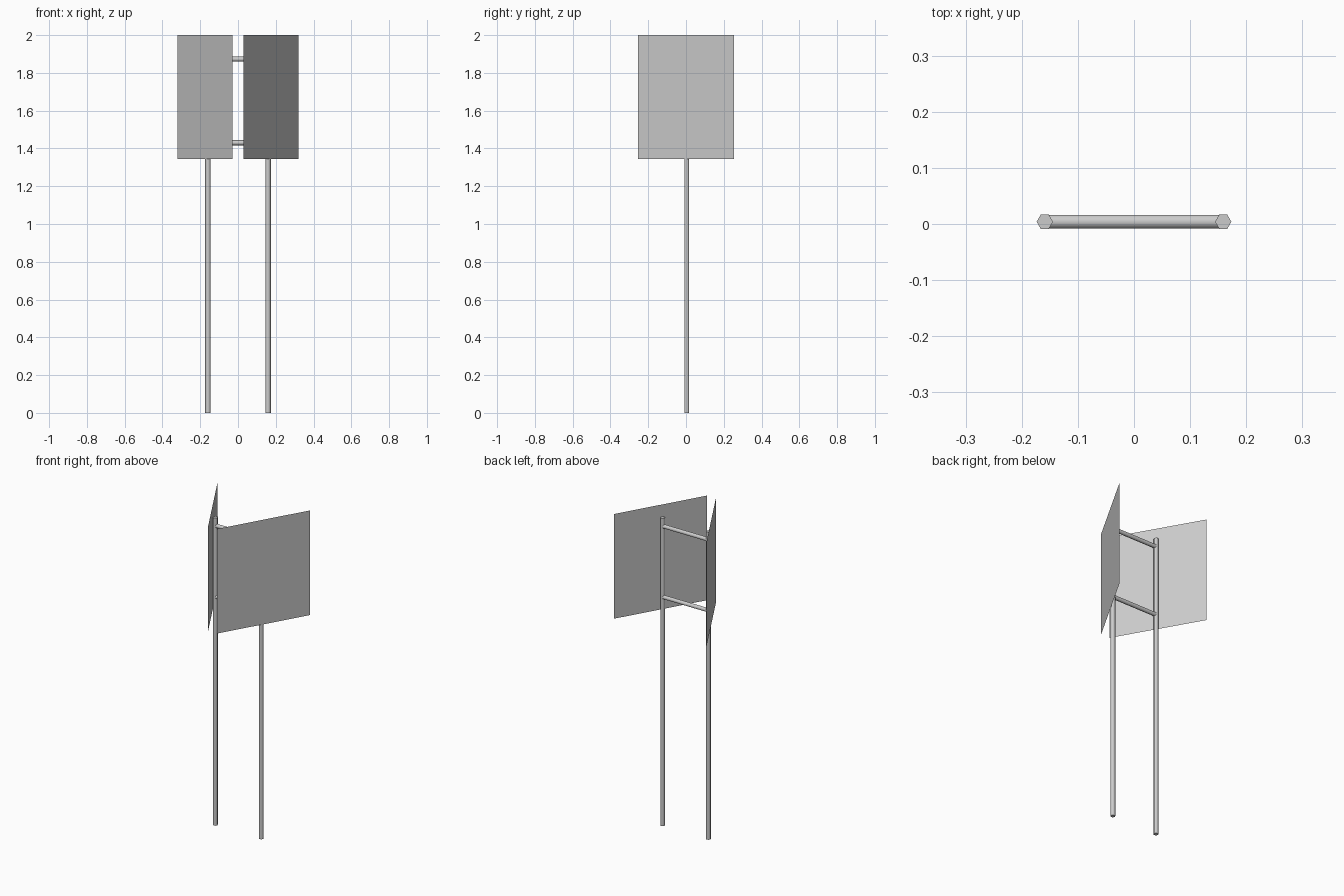
import bpy, bmesh, math
from mathutils import Vector

if "Cube" in bpy.data.objects:
    bpy.data.objects.remove(bpy.data.objects["Cube"])


def add_object(name, bm):
    mesh = bpy.data.meshes.new(name)
    bmesh.ops.recalc_face_normals(bm, faces=bm.faces[:])
    bm.to_mesh(mesh)
    bm.free()
    obj = bpy.data.objects.new(name, mesh)
    bpy.context.collection.objects.link(obj)
    return obj


def tube(name, start, end, radius, turn=0.0):
    """Six-sided rod between two points, rounded shading on the long sides."""
    a, b = Vector(start), Vector(end)
    bm = bmesh.new()
    bmesh.ops.create_cone(bm, cap_ends=True, segments=6, radius1=radius,
                          radius2=radius, depth=(b - a).length)
    obj = add_object(name, bm)
    obj.location = (a + b) / 2
    obj.rotation_euler = (b - a).to_track_quat('Z', 'Y').to_euler()
    obj.rotation_euler.rotate_axis('Z', turn)
    for p in obj.data.polygons:
        p.use_smooth = len(p.vertices) == 4
    bm = bmesh.new()
    bm.from_mesh(obj.data)
    for e in bm.edges:
        e.smooth = all(len(f.verts) == 4 for f in e.link_faces)
    bm.to_mesh(obj.data)
    bm.free()
    return obj


POST_X, ROD_Y, RADIUS = 0.159, 0.004, 0.0145

for side, label in ((-1, "left"), (1, "right")):
    # upright post, hexagon corners pointing sideways
    tube(label + "_post", (side * POST_X, ROD_Y, 0),
         (side * POST_X, ROD_Y, 1.925), RADIUS, math.radians(30))

    # thin sign panel, the pair forming a V that points to the front
    bm = bmesh.new()
    near, far = (side * 0.03, -0.253), (side * 0.32, 0.253)
    corners = [(*near, 1.345), (*far, 1.345), (*far, 2.0), (*near, 2.0)]
    if side < 0:
        corners.reverse()
    bm.faces.new([bm.verts.new(c) for c in corners])
    mesh = bpy.data.meshes.new(label + "_panel")
    bm.to_mesh(mesh)
    bm.free()
    bpy.context.collection.objects.link(
        bpy.data.objects.new(label + "_panel", mesh))

# cross bars joining the posts
for z, label in ((1.43, "lower"), (1.873, "upper")):
    tube(label + "_cross_bar", (-0.152, ROD_Y, z), (0.152, ROD_Y, z), 0.0135)
